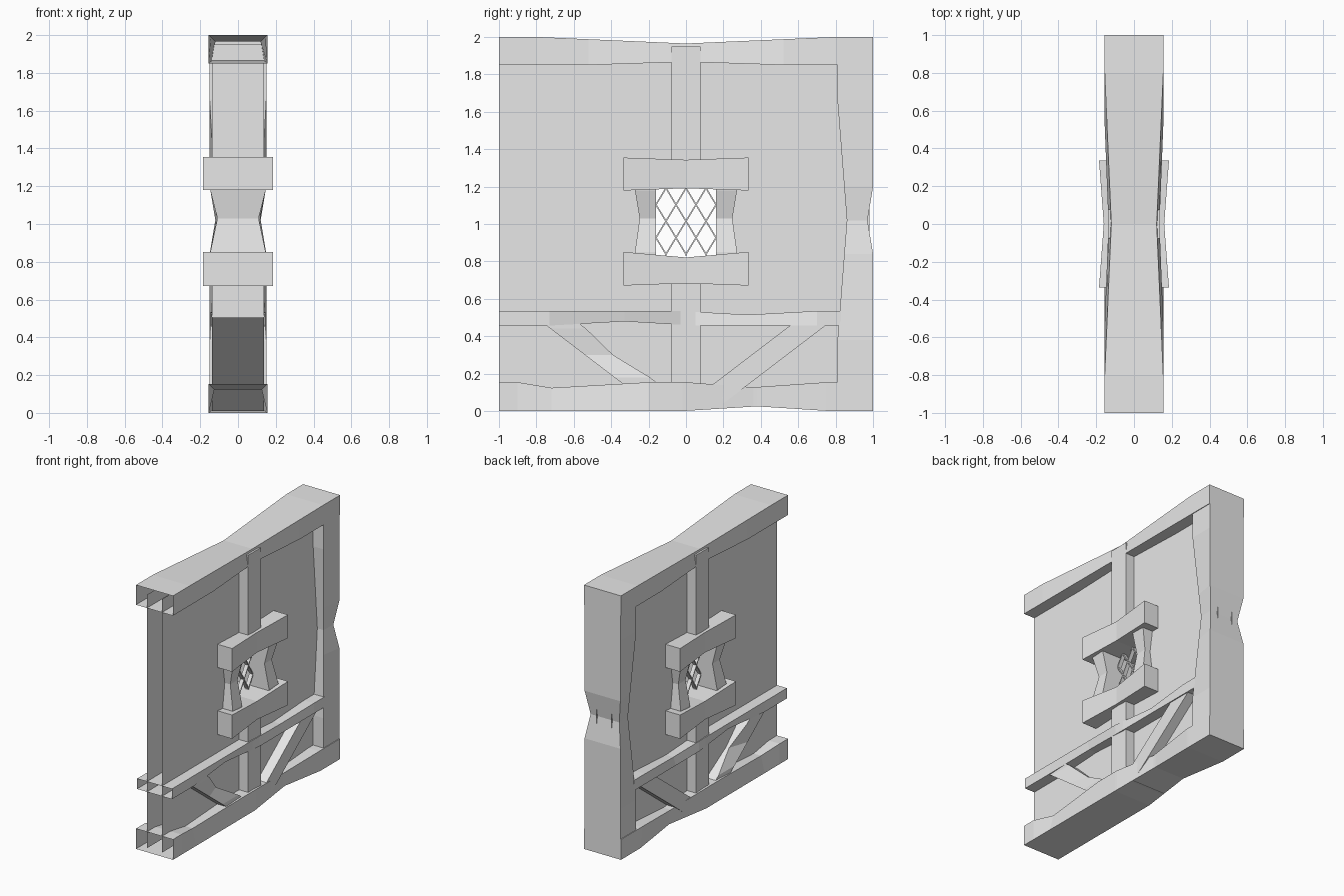
import bpy, bmesh
from mathutils import Vector

cube = bpy.data.objects.get("Cube")
if cube:
    bpy.data.objects.remove(cube, do_unlink=True)

grey = bpy.data.materials.new("plain_grey")
grey.use_nodes = True
grey.diffuse_color = (0.8, 0.8, 0.8, 1)
grey.node_tree.nodes["Principled BSDF"].inputs["Base Color"].default_value = (0.8, 0.8, 0.8, 1)


def finish(name, bm, fix_normals=True):
    if fix_normals:
        bmesh.ops.recalc_face_normals(bm, faces=bm.faces)
    mesh = bpy.data.meshes.new(name)
    bm.to_mesh(mesh)
    bm.free()
    mesh.materials.append(grey)
    obj = bpy.data.objects.new(name, mesh)
    bpy.context.collection.objects.link(obj)
    return obj


def timber(name, start, end, half_x, half_v, axis, dents=(), open_start=False):
    """Four-sided beam along an axis (1 = y, 2 = z), worn by dents in its long edges.
    A dent is (side, from, deepest, to, inset in x, inset in the other direction)."""
    p, q = Vector(start), Vector(end)
    other = 3 - axis
    lo, hi = p[axis], q[axis]
    stations = {lo, hi}
    for d in dents:
        stations.update(d[1:4])
    bm = bmesh.new()
    rings = []
    for s in sorted(stations, reverse=lo > hi):
        centre = p.lerp(q, (s - lo) / (hi - lo))
        ring = []
        for sx, sv in ((-1, -1), (1, -1), (1, 1), (-1, 1)):
            ix = iv = 0
            for side, a, m, b, dx, dv in dents:
                if side == sv and a < s < b:
                    k = (s - a) / (m - a) if s <= m else (b - s) / (b - m)
                    ix, iv = max(ix, k * dx), max(iv, k * dv)
            co = centre.copy()
            co.x += sx * (half_x - ix)
            co[other] += sv * (half_v - iv)
            ring.append(bm.verts.new(co))
        rings.append(ring)
    for r, t in zip(rings, rings[1:]):
        for i in range(4):
            j = (i + 1) % 4
            bm.faces.new((r[i], r[j], t[j], t[i]))
    if not open_start:
        bm.faces.new(rings[0])
    bm.faces.new(rings[-1])
    return finish(name, bm)


# Hollow wall panel: two sheets, each with a window opening
bm = bmesh.new()
corners = ((-1, -1), (1, -1), (1, 1), (-1, 1))
for x in (-0.063, 0.063):
    outer = [bm.verts.new((x, y * 0.99 - 0.01, 0.99 + z * 0.96)) for y, z in corners]
    inner = [bm.verts.new((x, y * 0.2, 1.015 + z * 0.235)) for y, z in corners]
    for i in range(4):
        j = (i + 1) % 4
        quad = (outer[i], outer[j], inner[j], inner[i])
        bm.faces.new(quad if x > 0 else quad[::-1])
finish("wall_panel", bm, False)

# Horizontal rails, left open at the front end
timber("top_rail", (0, -1, 1.925), (0, 1, 1.925), 0.155, 0.075, 1,
       [(1, -0.8, 0, 0.8, 0.035, 0.035), (-1, -0.52, 0, 0.52, 0.02, 0.017)], True)
timber("bottom_rail", (0, -1, 0.077), (0, 1, 0.077), 0.155, 0.077, 1,
       [(1, -0.9, -0.72, -0.2, 0.03, 0.03), (1, 0, 0.36, 0.75, 0.03, 0.027),
        (-1, -0.02, 0.38, 0.77, 0.03, 0.025)], True)
timber("middle_rail", (0, -1, 0.496), (0, 0.83, 0.496), 0.146, 0.039, 1,
       [(1, -0.03, 0.33, 0.7, 0.02, 0.02), (-1, -0.73, -0.33, 0.05, 0.02, 0.022)], True)

# Upright posts
timber("end_post", (0, 0.905, 0.1), (0, 0.905, 1.9), 0.15, 0.095, 2,
       [(-1, 0.38, 1.02, 1.66, 0.035, 0.05), (1, 0.84, 1.02, 1.2, 0.03, 0.03)])
timber("lower_centre_post", (0, 0, 0.03), (0, 0, 0.72), 0.138, 0.077, 2)
timber("upper_centre_post", (0, 0, 1.3), (0, 0, 1.95), 0.138, 0.077, 2)

# Diagonal braces
for name, side, dents in (("front_brace", -1, [(1, 0.18, 0.3, 0.44, 0.05, 0.04)]),
                          ("back_brace", 1, [])):
    timber(name, (0, side * 0.065, 0.01), (0, side * 0.714, 0.505), 0.138, 0.095, 2, dents)

# Window frame
timber("window_header", (0, -0.335, 1.267), (0, 0.335, 1.267), 0.185, 0.088, 1,
       [(1, -0.335, 0, 0.335, 0.025, 0.012), (-1, -0.335, 0, 0.335, 0.025, 0.012)])
timber("window_sill", (0, -0.335, 0.761), (0, 0.335, 0.761), 0.185, 0.09, 1,
       [(1, -0.335, 0, 0.335, 0.025, 0.03), (-1, -0.335, 0, 0.335, 0.025, 0.012)])
for name, side in (("front_jamb", -1), ("back_jamb", 1)):
    timber(name, (0, side * 0.217, 0.82), (0, side * 0.217, 1.2), 0.147, 0.056, 2,
           [(side, 0.85, 1.03, 1.18, 0.038, 0.025), (-side, 0.85, 1.03, 1.18, 0.038, 0)])

# Diamond lattice, each bar clipped to the opening
slope, pitch, half_y, half_z = 1.65, 0.107, 0.17, 0.18
count = 0
for lean in (-1, 1):
    for i in range(-2, 3):
        c = i * pitch
        reach = half_z / slope
        y0, y1 = max(c - reach, -half_y), min(c + reach, half_y)
        if y1 - y0 < 0.02:
            continue
        z0, z1 = ((y - c) * slope * lean + 1.015 for y in (y0, y1))
        count += 1
        timber("lattice_bar_%d" % count, (0, y0, z0), (0, y1, z1), 0.015, 0.007, 1)
